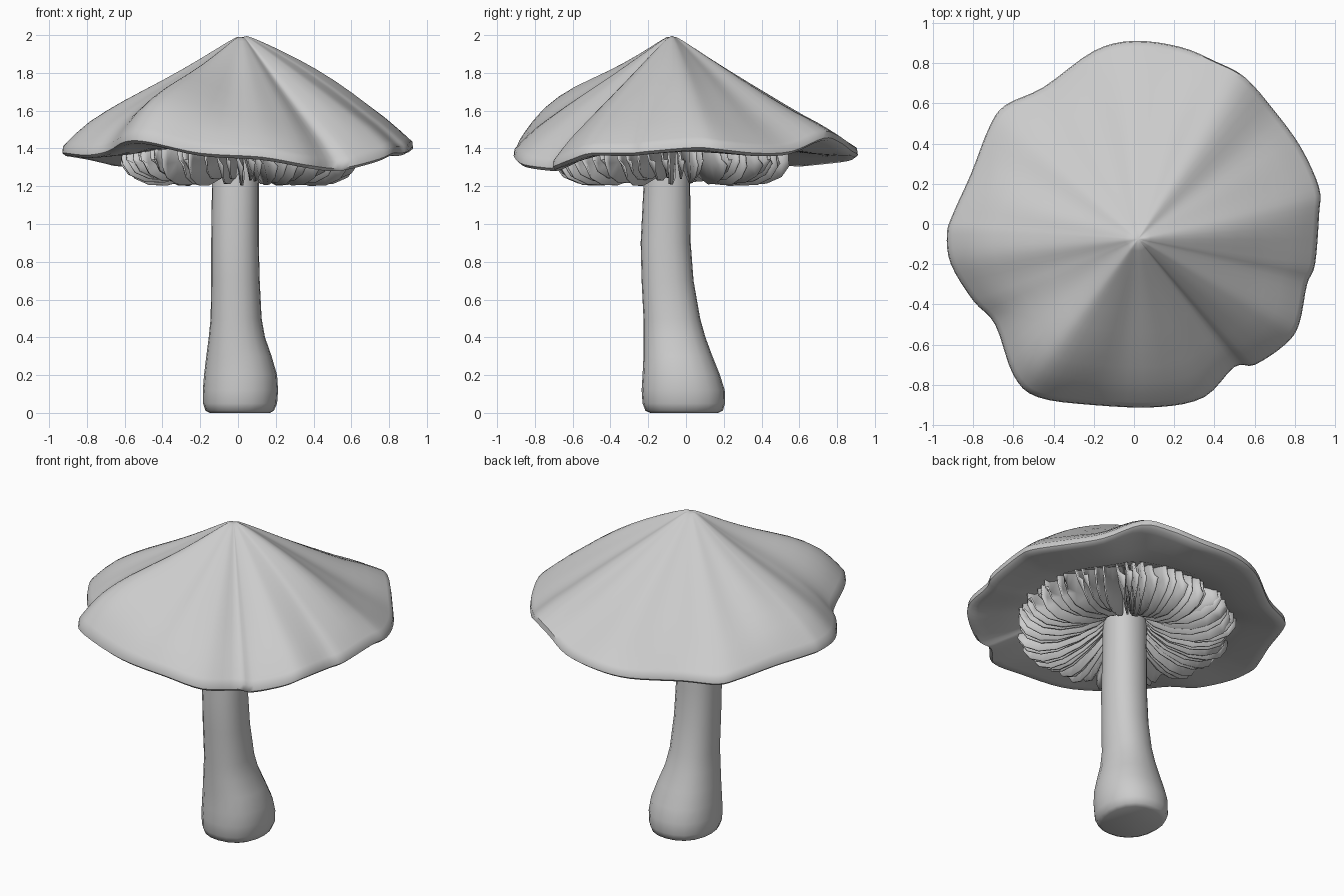
import bpy, math, random
from mathutils import Vector

if "Cube" in bpy.data.objects:
    bpy.data.objects.remove(bpy.data.objects["Cube"])

random.seed(4)
APEX = Vector((0.02, -0.075, 2.014))


def add_mesh(name, verts, faces, angle=50):
    me = bpy.data.meshes.new(name)
    me.from_pydata([tuple(v) for v in verts], [], faces)
    ob = bpy.data.objects.new(name, me)
    bpy.context.collection.objects.link(ob)
    bpy.ops.object.select_all(action='DESELECT')
    ob.select_set(True)
    bpy.context.view_layer.objects.active = ob
    bpy.ops.object.shade_smooth_by_angle(angle=math.radians(angle))
    return ob


def loft(name, rings, angle=50):
    """Skin closed rings of equal length and cap both ends with fans."""
    n = len(rings[0])
    verts = [v for r in rings for v in r]
    faces = [(i*n + j, i*n + (j+1) % n, (i+1)*n + (j+1) % n, (i+1)*n + j)
             for i in range(len(rings)-1) for j in range(n)]
    for ring, base, flip in ((rings[0], 0, True), (rings[-1], (len(rings)-1)*n, False)):
        c = len(verts)
        verts.append(sum((Vector(v) for v in ring), Vector()) / n)
        for j in range(n):
            a, b = base + j, base + (j+1) % n
            faces.append((b, a, c) if flip else (a, b, c))
    return add_mesh(name, verts, faces, angle)


def catmull(pts, sub):
    out = []
    n = len(pts)
    for i in range(n):
        a, b, c, d = (pts[(i+k) % n] for k in (-1, 0, 1, 2))
        for s in range(sub):
            t = s / sub
            out.append(0.5*(2*b + (c-a)*t + (2*a-5*b+4*c-d)*t*t + (3*b-a-3*c+d)*t**3))
    return out


# Wavy cap rim: outline and height of the lower edge
rim = [(.92, .05, 1.39), (.92, .18, 1.38), (.83, .38, 1.36), (.7, .56, 1.37), (.55, .73, 1.44),
       (.4, .81, 1.42), (.23, .88, 1.37), (0, .91, 1.35), (-.2, .86, 1.33), (-.45, .68, 1.31),
       (-.64, .59, 1.305), (-.72, .48, 1.32), (-.81, .25, 1.34), (-.9, .05, 1.355), (-.93, -.05, 1.36),
       (-.91, -.2, 1.36), (-.8, -.38, 1.35), (-.69, -.5, 1.37), (-.6, -.75, 1.42), (-.48, -.86, 1.42),
       (-.2, -.9, 1.36), (.12, -.91, 1.34), (.35, -.86, 1.3), (.5, -.71, 1.28), (.6, -.7, 1.29),
       (.75, -.6, 1.33), (.82, -.5, 1.36), (.86, -.3, 1.36), (.9, -.2, 1.37)]
edge = catmull([Vector(p) for p in rim], 4)


def lobe(a, centre, width):
    d = (a - math.radians(centre) + math.pi) % (2*math.pi) - math.pi
    return math.exp(-(d / math.radians(width))**2)


def cap_point(e, t):
    a = math.atan2(e.y - APEX.y, e.x - APEX.x)
    z = APEX.z + (e.z + 0.045 - APEX.z) * t
    s = math.sin(math.pi * t)
    late = math.sin(math.pi * t**2.4)                 # swelling near the rim
    early = math.sin(math.pi * t**0.7)                # hollow near the tip
    z += 0.055*s*lobe(a, 2, 28) - 0.022*early*lobe(a, 105, 50)
    z += late * (0.075*lobe(a, -125, 30) + 0.045*lobe(a, 178, 28) + 0.02*lobe(a, -60, 40))
    z += s * t * (0.010*math.sin(9*a + 1) + 0.007*math.sin(16*a))
    z += 0.1 * max(0, (t - 0.75) / 0.25) * (1 - t)
    p = APEX.lerp(e, t)
    return Vector((p.x, p.y, z - 0.014*math.exp(-t*25)))


def under_point(e, t, z, k):
    p = APEX.lerp(e, t)
    return Vector((p.x, p.y, z + (e.z - z) * k))


# Cap: upper skin, thick rolled rim and hollow underside
rings = [[under_point(e, t, z, k) for e in edge] for t, z, k in
         ((.1, 1.62, 0), (.3, 1.56, 0), (.5, 1.46, 0), (.66, 1.39, .15), (.8, 1.375, .5), (.93, 1.37, .9), (.98, 1.37, 1))]
rings.append([Vector((e.x, e.y, e.z + 0.015)) for e in edge])
rings += [[cap_point(e, t) for e in edge] for t in
          (.995, .97, .92, .85, .76, .66, .55, .44, .33, .23, .14, .07, .03)]
loft("cap", rings)

# Gills: thin, slightly swept radial blades
profile = [(.12, 1.62, 1.37), (.17, 1.61, 1.32), (.27, 1.58, 1.26), (.40, 1.52, 1.222),
           (.50, 1.47, 1.225), (.58, 1.42, 1.26), (.62, 1.40, 1.32)]
verts, faces = [], []
COUNT = 64
for i in range(COUNT):
    a = 2*math.pi*(i + random.uniform(-.3, .3)) / COUNT
    lean = random.uniform(.0, .10)
    scale = random.uniform(.96, 1.03)
    drop = random.uniform(-.02, .025)
    base = len(verts)
    for k, (r, zt, zb) in enumerate(profile):
        for z, off in ((zt, 0), ((zt + zb)/2 - .02, lean*.35), (zb + drop, lean)):
            b = a + off + .04*math.sin(r*9)
            verts.append((.01 + r*scale*math.cos(b), -.065 + r*scale*math.sin(b), z))
        if k:
            q = base + 3*k
            faces += [(q-3, q, q+1, q-2), (q-2, q+1, q+2, q-1)]
gills = add_mesh("gills", verts, faces)
mod = gills.modifiers.new("thickness", 'SOLIDIFY')
mod.thickness = 0.01
mod.offset = 0

# Stem: leaning stalk with swollen foot (z, x min, x max, y min, y max)
stem = [(0, -.15, .17, -.19, .17), (.012, -.172, .19, -.215, .195), (.05, -.185, .207, -.23, .207),
        (.12, -.186, .212, -.235, .205), (.2, -.18, .207, -.23, .18), (.3, -.168, .178, -.225, .14),
        (.4, -.155, .143, -.225, .103), (.5, -.145, .125, -.225, .075), (.7, -.142, .115, -.235, .04),
        (.9, -.142, .11, -.24, .025), (1.2, -.138, .11, -.225, .022), (1.62, -.13, .12, -.2, .03)]
N = 20
rings = []
for z, x0, x1, y0, y1 in stem:
    ring = []
    for j in range(N):
        a = 2*math.pi*j/N
        w = 1 + .02*math.cos(4*a + 3.14) + .02
        ring.append(Vector(((x0+x1)/2 + (x1-x0)/2*math.cos(a)*w,
                            (y0+y1)/2 + (y1-y0)/2*math.sin(a)*w, z)))
    rings.append(ring)
loft("stem", rings)
